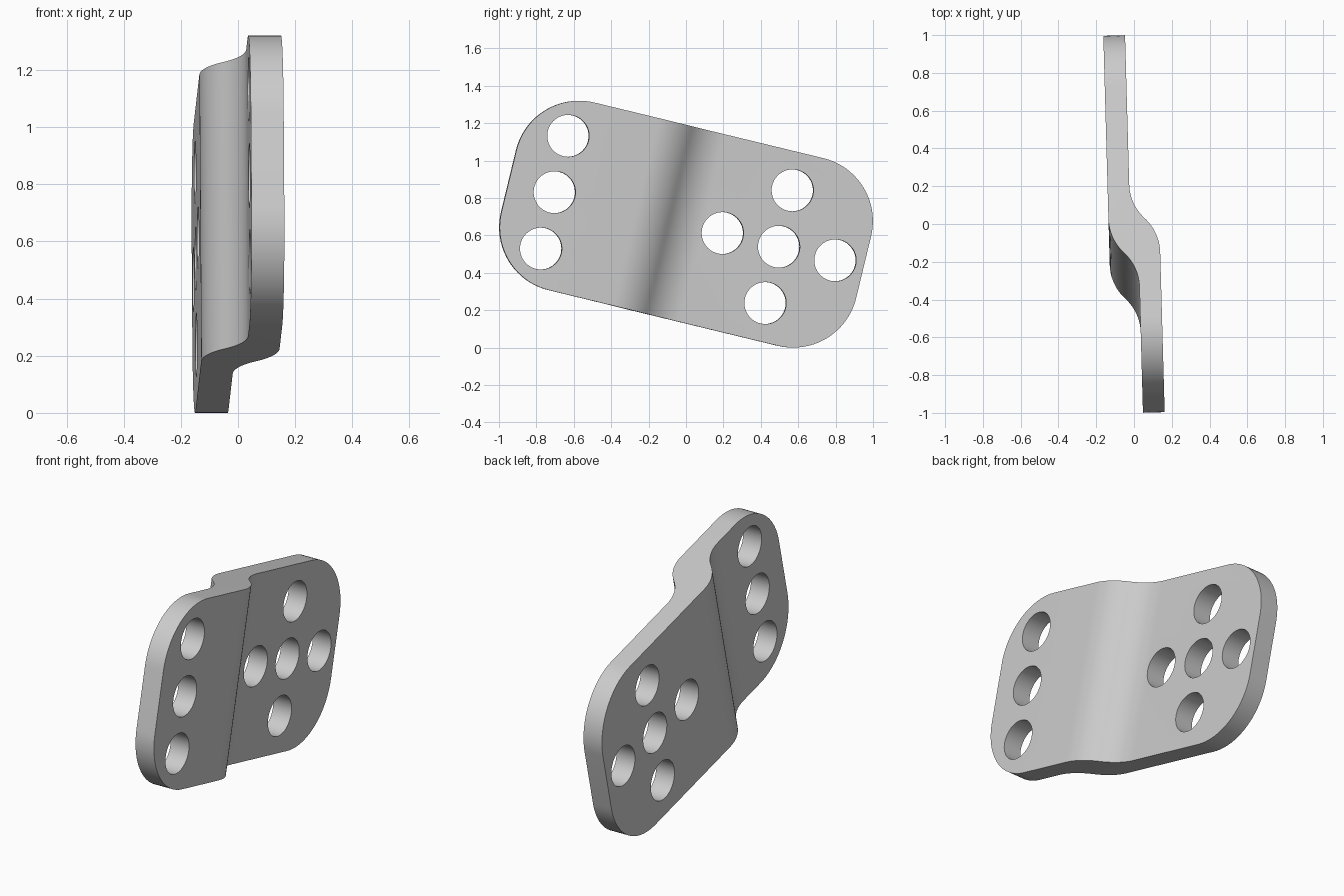
import bpy, bmesh, math
from mathutils import Matrix, Vector

cube = bpy.data.objects.get("Cube")
if cube:
    bpy.data.objects.remove(cube, do_unlink=True)

HALF_LEN, HALF_WID, CORNER = 0.978, 0.516, 0.346
THICK, JOG, BEND = 0.115, 0.154, math.radians(45)
HOLE_R, PITCH = 0.112, 0.31
LOW = -(THICK + JOG) / 2

# One flat grey for the whole plate
grey = bpy.data.materials.new("plain_grey")
grey.use_nodes = True
colour = (0.6, 0.6, 0.6, 1)
grey.diffuse_color = colour
grey.node_tree.nodes["Principled BSDF"].inputs["Base Color"].default_value = colour


def s_bend(centre, level, steps=12):
    """Two tangent arcs stepping from level + JOG down to level along y."""
    r = JOG / (2 * (1 - math.cos(BEND)))
    span = r * math.sin(BEND)
    angles = [BEND * i / steps for i in range(steps + 1)]
    upper = [(centre - span + r * math.sin(a), level + JOG - r * (1 - math.cos(a)))
             for a in angles]
    lower = [(centre + span - r * math.sin(a), level + r * (1 - math.cos(a)))
             for a in reversed(angles)]
    return upper + lower[1:]


def new_object(name, bm):
    bmesh.ops.recalc_face_normals(bm, faces=bm.faces)
    mesh = bpy.data.meshes.new(name)
    bm.to_mesh(mesh)
    bm.free()
    obj = bpy.data.objects.new(name, mesh)
    bpy.context.collection.objects.link(obj)
    return obj


# Joggled plate: side profile extruded across its width
profile = [(-HALF_LEN, LOW + THICK + JOG)] + s_bend(-0.095, LOW + THICK)
profile += [(HALF_LEN, LOW + THICK), (HALF_LEN, LOW)]
profile += s_bend(-0.28, LOW)[::-1] + [(-HALF_LEN, LOW + JOG)]
bm = bmesh.new()
face = bm.faces.new([bm.verts.new((x, y, -HALF_WID)) for y, x in profile])
ext = bmesh.ops.extrude_face_region(bm, geom=[face])
bmesh.ops.translate(bm, vec=(0, 0, 2 * HALF_WID),
                    verts=[g for g in ext["geom"] if isinstance(g, bmesh.types.BMVert)])
bmesh.ops.recalc_face_normals(bm, faces=bm.faces)

# Round the four corners
corners = [e for e in bm.edges
           if all(abs(abs(v.co.y) - HALF_LEN) < 1e-4 for v in e.verts)
           and abs(e.verts[0].co.z - e.verts[1].co.z) < 1e-4
           and abs(e.verts[0].co.y - e.verts[1].co.y) < 1e-4]
bmesh.ops.bevel(bm, geom=corners, offset=CORNER, offset_type='OFFSET',
                segments=20, profile=0.5, affect='EDGES')
plate = new_object("joggled_plate", bm)
plate.data.materials.append(grey)

# Bolt holes: a row of three and a cross of five
holes = [(-0.727, k * PITCH) for k in (-1, 0, 1)]
holes += [(0.512 + i * PITCH, j * PITCH)
          for i, j in ((0, 0), (1, 0), (-1, 0), (0, 1), (0, -1))]
bm = bmesh.new()
for y, z in holes:
    place = Matrix.Translation((0, y, z)) @ Matrix.Rotation(math.pi / 2, 4, 'Y')
    bmesh.ops.create_cone(bm, cap_ends=True, segments=48, radius1=HOLE_R,
                          radius2=HOLE_R, depth=1, matrix=place)
cutter = new_object("hole_cutter", bm)
cutter.hide_render = True

cut = plate.modifiers.new("holes", 'BOOLEAN')
cut.operation, cut.solver, cut.object = 'DIFFERENCE', 'EXACT', cutter
bpy.context.view_layer.objects.active = plate
plate.select_set(True)
bpy.ops.object.modifier_apply(modifier=cut.name)
bpy.data.objects.remove(cutter, do_unlink=True)

# Tilt the plate into its resting pose
pose = (Matrix.Translation((0, 0, 0.66)) @ Matrix.Rotation(math.radians(1.6), 4, 'Z')
        @ Matrix.Rotation(math.radians(-13.6), 4, 'X'))
plate.data.transform(pose)
bpy.ops.object.shade_smooth_by_angle(angle=math.radians(30))
